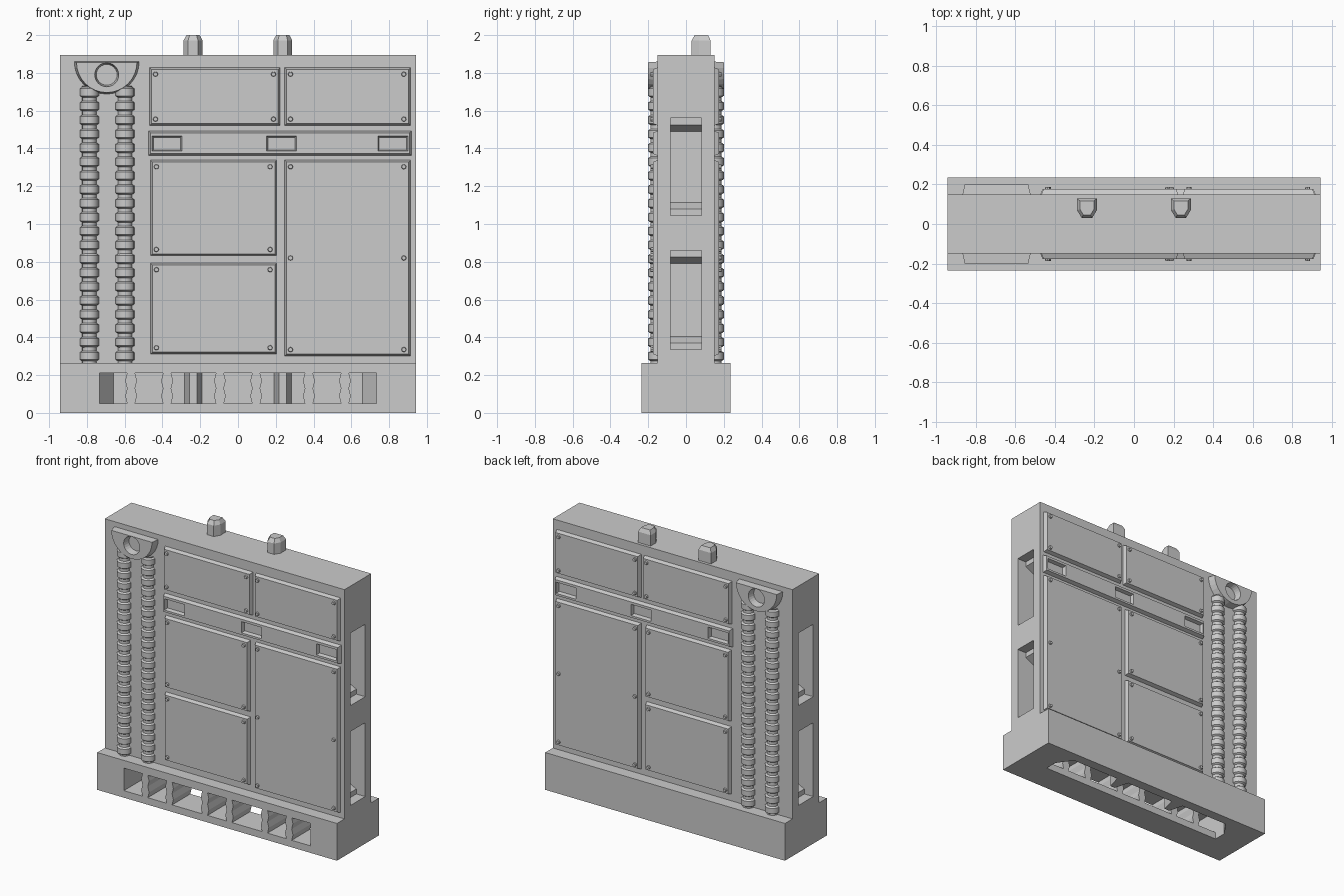
import bpy, bmesh, math
from mathutils import Vector, Matrix

if "Cube" in bpy.data.objects:
    bpy.data.objects.remove(bpy.data.objects["Cube"])

grey = bpy.data.materials.new("plain grey")
grey.use_nodes = True
COLOUR = (0.6, 0.6, 0.6, 1)
grey.diffuse_color = COLOUR
grey.node_tree.nodes["Principled BSDF"].inputs["Base Color"].default_value = COLOUR

FACE = 0.15     # half thickness of the wall
HALF = 0.943    # half width of the wall
AXES = {"x": lambda a, b, d: (d, a, b),
        "y": lambda a, b, d: (a, d, b),
        "z": lambda a, b, d: (a, b, d)}


def finish(name, bm):
    bmesh.ops.remove_doubles(bm, verts=bm.verts, dist=1e-5)
    bmesh.ops.recalc_face_normals(bm, faces=bm.faces)
    mesh = bpy.data.meshes.new(name)
    bm.to_mesh(mesh)
    bm.free()
    obj = bpy.data.objects.new(name, mesh)
    bpy.context.collection.objects.link(obj)
    mesh.materials.append(grey)
    return obj


def add_prism(bm, points, axis, lo, hi, end=None):
    """Extrude an outline along an axis, optionally to a different end outline."""
    a = [bm.verts.new(AXES[axis](p, q, lo)) for p, q in points]
    b = [bm.verts.new(AXES[axis](p, q, hi)) for p, q in end or points]
    bm.faces.new(a)
    bm.faces.new(b[::-1])
    for i in range(len(a)):
        j = (i + 1) % len(a)
        bm.faces.new((a[i], a[j], b[j], b[i]))


def rect(x0, x1, z0, z1, inset=0):
    x0, x1, z0, z1 = x0 + inset, x1 - inset, z0 + inset, z1 - inset
    return [(x0, z0), (x1, z0), (x1, z1), (x0, z1)]


def prism(name, *args, **kw):
    bm = bmesh.new()
    add_prism(bm, *args, **kw)
    return finish(name, bm)


def cut(obj, *cutters):
    for c in cutters:
        mod = obj.modifiers.new("cut", "BOOLEAN")
        mod.operation, mod.solver, mod.object = "DIFFERENCE", "EXACT", c
        bpy.context.view_layer.objects.active = obj
        bpy.ops.object.modifier_apply(modifier=mod.name)
        bpy.data.objects.remove(c)


def mirror(obj, axis=1):
    mod = obj.modifiers.new("mirror", "MIRROR")
    mod.use_axis = [i == axis for i in range(3)]


# Wall slab with two latch pockets in each side edge
wall = prism("wall", rect(-HALF, HALF, 0.26, 1.895), "y", -FACE, FACE)
for side in (-1, 1):
    for z0, z1 in ((0.335, 0.86), (1.045, 1.56)):
        lip, back, out = HALF - 0.07, HALF - 0.14, HALF + 0.05
        outline = [(out, z0), (lip, z0), (lip, z0 + 0.035), (back, z0 + 0.07),
                   (back, z1 - 0.07), (lip, z1 - 0.035), (lip, z1), (out, z1)]
        cut(wall, prism("pocket", [(side * x, z) for x, z in outline], "y", -0.083, 0.083))

# Base with a hollow underside; ribs stand out from the hollow's back wall
base = prism("base", rect(-HALF, HALF, -0.235, 0.235), "z", 0, 0.265)
hollow = [(-0.735, -0.03), (0.735, -0.03), (0.735, 0.06), (0.66, 0.165)]
for c in (0.237, -0.237):
    hollow += [(c + 0.047, 0.165), (c + 0.02, 0.06), (c - 0.02, 0.06), (c - 0.047, 0.165)]
hollow += [(-0.66, 0.165), (-0.735, 0.06)]
cut(base, prism("hollow", hollow, "z", -0.05, 0.21))

# Row of front openings with wavy dividers
waves = [(0.05, 0), (0.09, 0.01), (0.13, 0), (0.17, 0.01), (0.21, 0)]
openings = [(-0.075, 0.075)]
for lo, hi in ((0.117, 0.354), (0.397, 0.545), (0.587, 0.733)):
    openings += [(lo, hi), (-hi, -lo)]
for lo, hi in openings:
    left = [(lo + (w if lo > -0.7 else 0), z) for z, w in waves]
    right = [(hi - (w if hi < 0.7 else 0), z) for z, w in waves]
    cut(base, prism("opening", left + right[::-1], "y", -0.3, 0))

# Locating pegs on top
for name, c in (("right_peg", -0.238), ("left_peg", 0.237)):
    foot = [(-0.05, 0.13), (-0.05, 0.07), (-0.026, 0.03), (0.026, 0.03), (0.05, 0.07), (0.05, 0.13)]
    full = [(c + x, y) for x, y in foot]
    tip = [(c + x * 0.7, 0.085 + (y - 0.085) * 0.7) for x, y in foot]
    bm = bmesh.new()
    add_prism(bm, full, "z", 1.88, 1.972)
    add_prism(bm, full, "z", 1.972, 2.0, end=tip)
    bmesh.ops.remove_doubles(bm, verts=bm.verts, dist=1e-5)
    inner = [f for f in bm.faces if all(abs(v.co.z - 1.972) < 1e-4 for v in f.verts)]
    bmesh.ops.delete(bm, geom=inner, context="FACES")
    finish(name, bm)

# Bevelled cover plates with rivets, on both faces
plates = {
    "upper_right_plate": (-0.47, 0.225, 1.52, 1.83),
    "upper_left_plate": (0.245, 0.915, 1.52, 1.83),
    "middle_right_plate": (-0.465, 0.207, 0.83, 1.34),
    "lower_right_plate": (-0.465, 0.207, 0.31, 0.795),
    "tall_left_plate": (0.245, 0.915, 0.30, 1.34),
    "rail_plate": (-0.475, 0.92, 1.36, 1.495),
}
TOP = FACE + 0.026
rivets = bmesh.new()
for name, (x0, x1, z0, z1) in plates.items():
    plate = prism(name, rect(x0, x1, z0, z1), "y", -FACE + 0.005, -TOP,
                  end=rect(x0, x1, z0, z1, 0.012))
    if name == "rail_plate":
        for x in (-0.376, 0.23, 0.82):
            window = rect(x - 0.08, x + 0.08, 1.385, 1.467)
            cut(plate, prism("window", rect(x - 0.08, x + 0.08, 1.385, 1.467, 0.008), "y",
                             -FACE + 0.001, -TOP - 0.005, end=window))
    else:
        heights = [z0 + 0.035, z1 - 0.037]
        if name == "tall_left_plate":
            heights.append((z0 + z1) / 2)
        for x in (x0 + 0.033, x1 - 0.037):
            for z in heights:
                place = Matrix.Translation((x, -TOP - 0.002, z)) @ Matrix.Rotation(math.pi / 2, 4, "X")
                bmesh.ops.create_cone(rivets, cap_ends=True, segments=8, radius1=0.015,
                                      radius2=0.011, depth=0.02, matrix=place)
    mirror(plate)
mirror(finish("rivets", rivets))

# Ribbed hoses half sunk into the wall
START, RINGS, PITCH = 0.26, 20, 0.0735
for name, c in (("outer_hose", -0.787), ("inner_hose", -0.598)):
    profile = [(0.038, START)]
    for i in range(RINGS):
        z = START + i * PITCH
        profile += [(0.038, z + 0.014), (0.05, z + 0.022), (0.05, z + 0.06), (0.038, z + 0.068)]
    profile.append((0.038, START + RINGS * PITCH))
    bm = bmesh.new()
    verts = [bm.verts.new((c + r, -FACE, z)) for r, z in profile]
    edges = [bm.edges.new(pair) for pair in zip(verts, verts[1:])]
    bmesh.ops.spin(bm, geom=verts + edges, cent=(c, -FACE, 0), axis=(0, 0, 1),
                   angle=math.tau, steps=16)
    hose = finish(name, bm)
    bpy.ops.object.select_all(action="DESELECT")
    hose.select_set(True)
    bpy.context.view_layer.objects.active = hose
    bpy.ops.object.shade_smooth_by_angle(angle=math.radians(30))
    mirror(hose)

# Half-round hose cap with a round socket
CX, CZ = -0.695, 1.86
arc = [math.pi * (1 + i / 16) for i in range(17)]


def half_disc(r, top):
    return [(CX + r * math.cos(a), top + r * math.sin(a)) for a in arc]


def circle(r):
    return [(CX + r * math.cos(i * math.tau / 24), 1.79 + r * math.sin(i * math.tau / 24))
            for i in range(24)]


cap = prism("hose_cap", half_disc(0.173, CZ), "y", -FACE + 0.005, -0.202,
            end=half_disc(0.16, CZ - 0.004))
cut(cap, prism("socket", circle(0.055), "y", -FACE - 0.004, -0.21, end=circle(0.065)))
mirror(cap)
